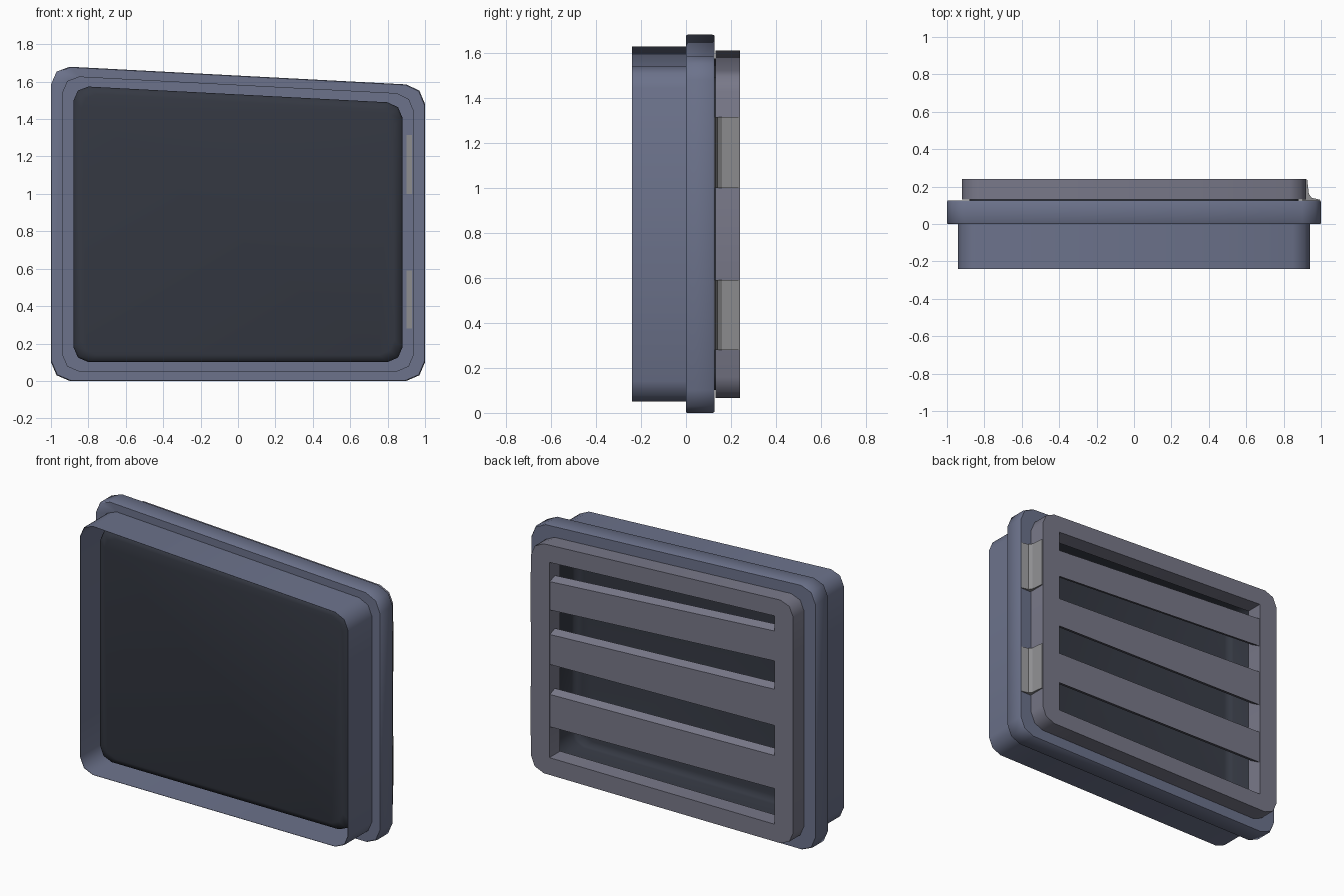
import bpy, bmesh, math
from mathutils import Vector

if "Cube" in bpy.data.objects:
    bpy.data.objects.remove(bpy.data.objects["Cube"])


def material(name, color):
    m = bpy.data.materials.new(name)
    m.diffuse_color = (*color, 1)
    m.use_nodes = True
    m.node_tree.nodes["Principled BSDF"].inputs["Base Color"].default_value = m.diffuse_color
    return m


SHELL = material("blue_grey", (0.15, 0.17, 0.26))
GRILLE = material("cool_grey", (0.19, 0.19, 0.25))
DARK = material("dark", (0.035, 0.04, 0.055))
METAL = material("metal", (0.27, 0.27, 0.28))


def finish(name, bm, mat, smooth=None):
    bmesh.ops.recalc_face_normals(bm, faces=bm.faces)
    mesh = bpy.data.meshes.new(name)
    bm.to_mesh(mesh)
    bm.free()
    ob = bpy.data.objects.new(name, mesh)
    bpy.context.collection.objects.link(ob)
    mesh.materials.append(mat)
    if smooth:
        bpy.ops.object.select_all(action='DESELECT')
        ob.select_set(True)
        bpy.context.view_layer.objects.active = ob
        bpy.ops.object.shade_smooth_by_angle(angle=math.radians(smooth))
    return ob


def top(x):
    return 1.6325 - 0.0525 * x


# Slanted-top outline with two-segment corners, inset from the flange edge
def outline(inset, r, y):
    w, v = 1 - inset, inset * 0.84
    cs = [Vector(c) for c in ((-w, v), (w, v), (w, top(w) - v), (-w, top(-w) - v))]
    pts = []
    for i, c in enumerate(cs):
        a = (cs[i - 1] - c).normalized() * r
        b = (cs[(i + 1) % 4] - c).normalized() * r
        pts += [c + a, c + (a + b) * 0.3, c + b]
    return [(p.x, y, p.y) for p in pts]


def bridge(bm, a, b):
    for i in range(len(a)):
        j = (i + 1) % len(a)
        bm.faces.new((a[i], a[j], b[j], b[i]))


def loft(name, rings, mat, closed=True, smooth=None):
    bm = bmesh.new()
    loops = [[bm.verts.new(p) for p in outline(*r)] for r in rings]
    for l0, l1 in zip(loops, loops[1:]):
        bridge(bm, l0, l1)
    if closed:
        bridge(bm, loops[-1], loops[0])
    else:
        bm.faces.new(loops[-1])
    return finish(name, bm, mat, smooth)


# Solid between two matching end polygons
def solid(name, end_a, end_b, mat):
    bm = bmesh.new()
    a = [bm.verts.new(p) for p in end_a]
    b = [bm.verts.new(p) for p in end_b]
    bm.faces.new(a)
    bm.faces.new(b[::-1])
    bridge(bm, a, b)
    return finish(name, bm, mat)


# Thin open sleeve in front, wider flange behind it, inner ledge at the back
loft("sleeve_and_flange", [
    (0.06, 0.09, -0.24), (0.06, 0.09, 0.0), (0.004, 0.1, 0.0), (0, 0.1, 0.006),
    (0, 0.1, 0.118), (0.004, 0.1, 0.126), (0.12, 0.08, 0.126),
    (0.12, 0.08, 0.12), (0.062, 0.09, 0.12), (0.062, 0.09, -0.24)], SHELL, smooth=50)

# Dark panel: tray with rounded rim, open at the back towards the grille
loft("front_panel", [(0.12, 0.08, 0.135), (0.12, 0.08, -0.115),
                     (0.128, 0.08, -0.135), (0.165, 0.08, -0.145)],
     DARK, closed=False, smooth=80)

# Rear grille frame with a square-cornered opening
loft("grille_frame", [(0.08, 0.09, 0.132), (0.08, 0.09, 0.24),
                      (0.21, 0.002, 0.24), (0.21, 0.002, 0.132)], GRILLE, smooth=50)

# Louvre slats: (bottom, top) at the left end and at the right end
slats = [((1.21, 1.40), (1.11, 1.29)),
         ((0.80, 1.03), (0.765, 0.955)),
         ((0.40, 0.61), (0.37, 0.575))]


def slat_end(x, z0, z1):
    return [(x, 0.235, z0), (x, 0.235, z1), (x, 0.185, z1 + 0.02), (x, 0.165, z0 + 0.04)]


for k, (left, right) in enumerate(slats):
    solid(f"slat_{k + 1}", slat_end(-0.80, *left), slat_end(0.80, *right), GRILLE)

# Two folded hinges on the right side
profile = [(0.90, 0.119), (0.99, 0.122), (0.995, 0.13), (0.95, 0.14),
           (0.935, 0.16), (0.926, 0.238), (0.90, 0.238)]
for k, (z0, z1) in enumerate(((0.28, 0.59), (1.0, 1.315))):
    solid(f"hinge_{k + 1}", [(x, y, z0) for x, y in profile],
          [(x, y, z1) for x, y in profile], METAL)
